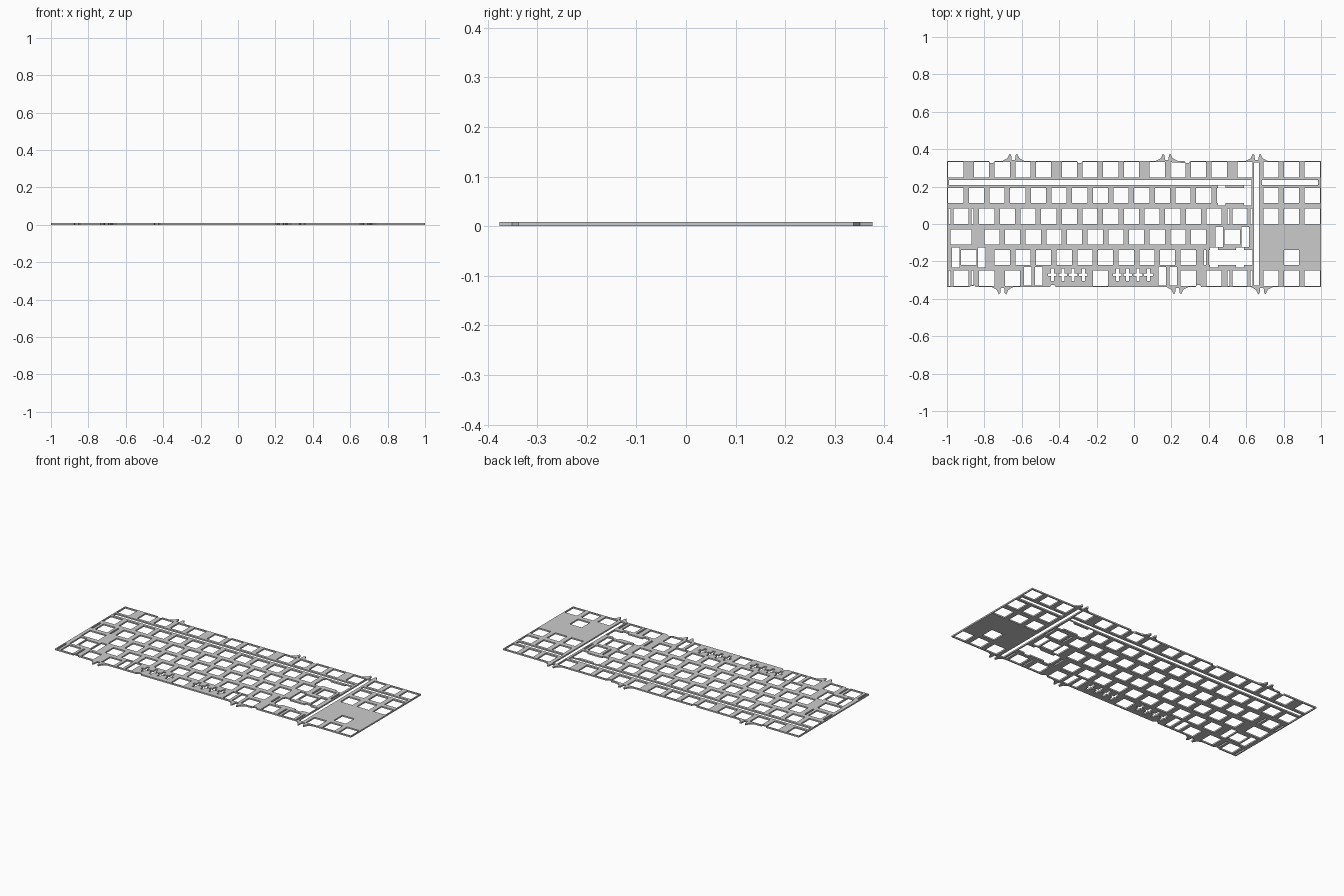
import bpy, bmesh

if "Cube" in bpy.data.objects:
    bpy.data.objects.remove(bpy.data.objects["Cube"])

P = 0.1105            # key pitch
H = 0.0406            # half switch hole
TH = 0.0087           # plate thickness
EDGE = 0.338          # plate half depth
ROWS = [0.29, 0.152, 0.0415, -0.069, -0.1795, -0.29]
loops = []


def kx(u):
    return -0.953 + P * u


def rect(x0, x1, y0, y1):
    loops.append([(x0, y0), (x1, y0), (x1, y1), (x0, y1)])


def key(u, y):
    rect(kx(u) - H, kx(u) + H, y - H, y + H)


def slits(u, y, sides=(-1, 1), d=0.062):
    # thin flex slits beside a wide key
    for s in sides:
        c = kx(u) + s * d
        rect(c - 0.005, c + 0.005, y - H, y + H)


def stabs(u, y):
    # separate stabiliser windows either side of a key
    for s in (-1, 1):
        c = kx(u) + s * 0.0693
        rect(c - 0.0205, c + 0.0205, y - 0.053, y + 0.053)


def joined(x0, x1, y, tall):
    # wide opening with taller stabiliser sections, drawn as one loop
    t = 0.053
    top = [(x0, H)] if tall[0][0] > x0 else []
    for a, b in tall:
        top += [(a, H), (a, t), (b, t), (b, H)]
    if tall[-1][1] < x1:
        top.append((x1, H))
    top = [p for i, p in enumerate(top)
           if not (p[1] == H and (p[0] == x0 or p[0] == x1) and 0 < i < len(top) - 1)]
    loops.append([(x, y + h) for x, h in top] + [(x, y - h) for x, h in reversed(top)])


def cross(x, y):
    a, b, w, up, dn = 0.008, 0.007, 0.023, 0.034, 0.034
    loops.append([(x - a, y - dn), (x + a, y - dn), (x + a, y - b), (x + w, y - b),
                  (x + w, y + b), (x + a, y + b), (x + a, y + up), (x - a, y + up),
                  (x - a, y + b), (x - w, y + b), (x - w, y - b), (x - a, y - b)])


# outer outline with mounting tabs and edge notches
TAB = [(-0.057, 0), (-0.032, 0.013), (-0.02, 0.038), (-0.012, 0.031), (-0.009, 0.003)]
TAB = TAB + [(-x, y) for x, y in reversed(TAB)]
NOTCH = [(-0.016, 0), (-0.009, -0.012), (0.009, -0.012), (0.016, 0)]


def edge(tabs, notches):
    feats = sorted([(x, TAB) for x in tabs] + [(x, NOTCH) for x in notches], key=lambda f: f[0])
    return [(c + x, EDGE + y) for c, f in feats for x, y in f]


top = edge((-0.645, 0.175, 0.656), (-0.76, -0.29, 0.285))
bottom = edge((-0.703, 0.232, 0.684), (-0.862, -0.434, 0.345))
loops.append([(-1, EDGE)] + top + [(1, EDGE), (1, -EDGE)]
             + [(x, -y) for x, y in reversed(bottom)] + [(-1, -EDGE)])

# plain switch holes, row by row
nav = [15.25, 16.25, 17.25]
layout = [
    [0] + [s + i for s in (1.25, 5.5, 9.75) for i in range(4)] + [14] + nav,
    list(range(13)) + nav,
    [0.25] + [1.5 + i for i in range(12)] + [13.75] + nav,
    [1.75 + i for i in range(11)] + [13.375],
    [0.625] + [2.25 + i for i in range(10)] + [16.25],
    [0.25, 1.5, 2.75, 7, 11.25, 12.5, 13.75] + nav,
]
for y, units in zip(ROWS, layout):
    for u in units:
        key(u, y)

# wide keys
rect(-0.98, -0.868, ROWS[3] - H, ROWS[3] + H)
stabs(13.375, ROWS[3])
stabs(0.625, ROWS[4])
c = kx(13.5)
joined(c - 0.096, c + 0.0898, ROWS[1], [(c - 0.0898, c - 0.0488), (c + 0.0488, c + 0.0898)])
c = kx(13.125)
joined(c - 0.096, kx(14) + H, ROWS[4], [(c - 0.0898, c - 0.0488), (c + 0.0488, c + 0.0898)])

# flex slits
for y in (ROWS[2], ROWS[5]):
    slits(0.25, y)
    slits(13.75, y)
rect(0.375, 0.385, ROWS[4] - H, ROWS[4] + H)

# space bar stabilisers and cross cuts
c = kx(7)
for s in (-1, 1):
    for d in (0.33, 0.389):
        rect(c + s * d - 0.0205, c + s * d + 0.0205, -0.33, -0.23)
    for d in (0.091, 0.146, 0.201, 0.257):
        cross(c + s * d, -0.272)

# long separating slots
rect(-0.99, 0.628, 0.208, 0.234)
rect(0.684, 0.985, 0.208, 0.234)
rect(0.642, 0.669, -0.33, 0.33)

# filled, extruded 2D curve turned into a clean mesh
cu = bpy.data.curves.new("switch_plate", 'CURVE')
cu.dimensions = '2D'
cu.fill_mode = 'BOTH'
cu.extrude = TH / 2
for pts in loops:
    sp = cu.splines.new('POLY')
    sp.points.add(len(pts) - 1)
    for p, (x, y) in zip(sp.points, pts):
        p.co = (x, y, 0, 1)
    sp.use_cyclic_u = True
ob = bpy.data.objects.new("switch_plate", cu)
bpy.context.collection.objects.link(ob)
bpy.context.view_layer.objects.active = ob
ob.select_set(True)
bpy.ops.object.convert(target='MESH')
ob = bpy.context.object
bm = bmesh.new()
bm.from_mesh(ob.data)
bmesh.ops.remove_doubles(bm, verts=bm.verts, dist=1e-5)
bmesh.ops.translate(bm, verts=bm.verts, vec=(0, 0, TH / 2))
bmesh.ops.recalc_face_normals(bm, faces=bm.faces)
for f in bm.faces:
    f.smooth = False
bm.to_mesh(ob.data)
bm.free()
